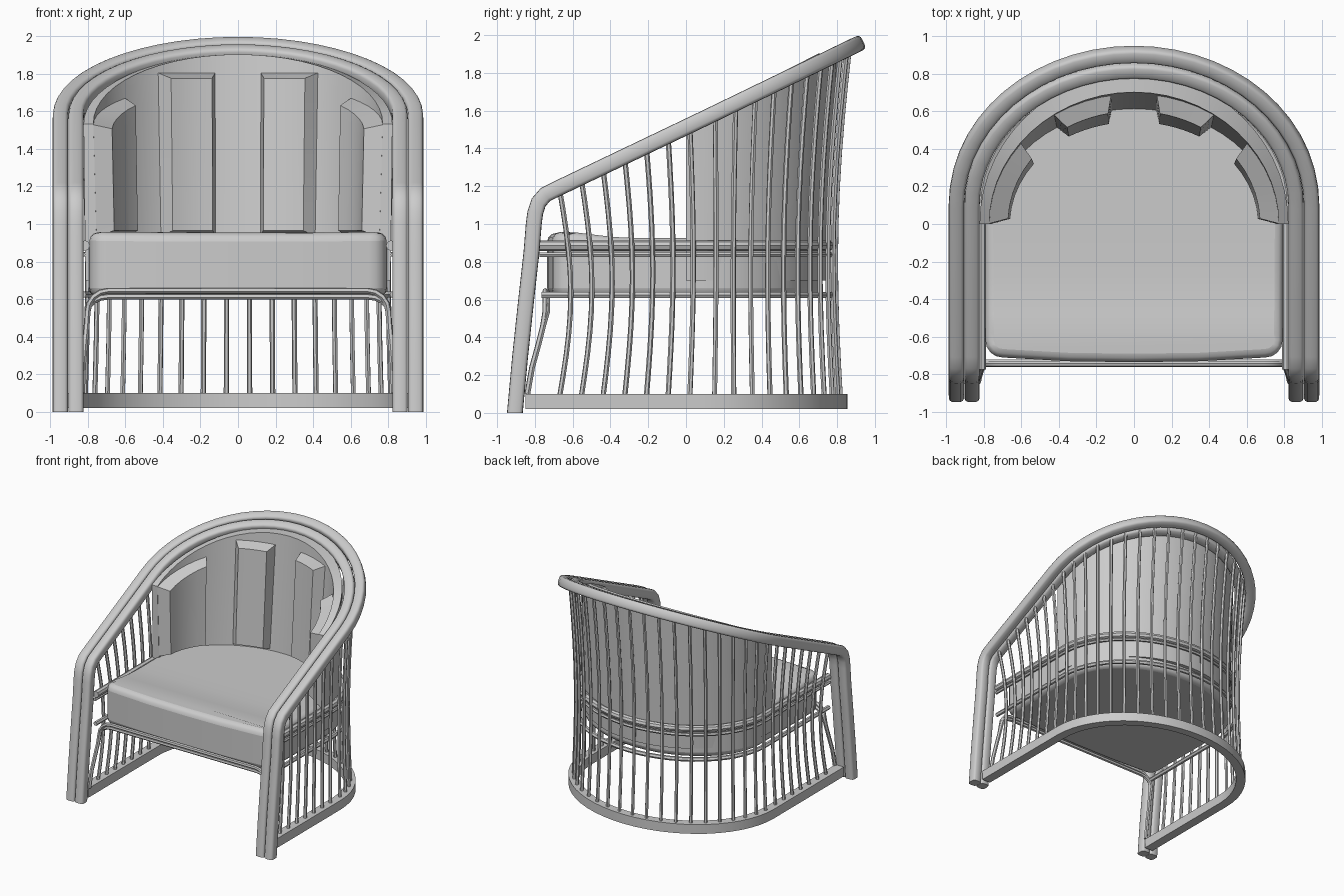
import bpy, bmesh
from math import sin, cos, pi, exp, copysign
from mathutils import Vector

cube = bpy.data.objects.get("Cube")
if cube:
    bpy.data.objects.remove(cube)

grey = bpy.data.materials.new("plain grey")
grey.use_nodes = True
GREY = (0.6, 0.6, 0.6, 1)
grey.diffuse_color = GREY
grey.node_tree.nodes["Principled BSDF"].inputs["Base Color"].default_value = GREY
YC = 0.1  # where the straight sides turn into the round back


def finish(name, mesh, angle=0.7):
    obj = bpy.data.objects.new(name, mesh)
    bpy.context.collection.objects.link(obj)
    mesh.materials.clear()
    mesh.materials.append(grey)
    for o in bpy.context.selected_objects:
        o.select_set(False)
    bpy.context.view_layer.objects.active = obj
    obj.select_set(True)
    bpy.ops.object.shade_smooth_by_angle(angle=angle)
    return obj


def finish_bmesh(name, bm, angle=0.7):
    bmesh.ops.recalc_face_normals(bm, faces=bm.faces)
    mesh = bpy.data.meshes.new(name)
    bm.to_mesh(mesh)
    bm.free()
    return finish(name, mesh, angle)


def bridge(bm, p, q):
    for i in range(len(p)):
        j = (i + 1) % len(p)
        bm.faces.new((p[i], p[j], q[j], q[i]))


def tubes(name, paths, radius, sides=1):
    """Round canes along one or more paths, as a single mesh."""
    curve = bpy.data.curves.new(name, "CURVE")
    curve.dimensions = "3D"
    curve.bevel_depth = radius
    curve.bevel_resolution = sides
    curve.use_fill_caps = True
    for path in paths:
        spline = curve.splines.new("POLY")
        spline.points.add(len(path) - 1)
        for point, co in zip(spline.points, path):
            point.co = (*co, 1)
    temp = bpy.data.objects.new(name + "_temp", curve)
    bpy.context.collection.objects.link(temp)
    graph = bpy.context.evaluated_depsgraph_get()
    mesh = bpy.data.meshes.new_from_object(temp.evaluated_get(graph))
    bpy.data.objects.remove(temp)
    return finish(name, mesh)


def back_arc(a, yb, steps=28):
    """Half ellipse from the +x side round the back to the -x side."""
    return [(a * cos(pi * i / steps), YC + (yb - YC) * sin(pi * i / steps))
            for i in range(steps + 1)]


def u_path(a, yb, y_front, z):
    pts = [(a, y_front)] + back_arc(a, yb) + [(-a, y_front)]
    return [(x, y, z) for x, y in pts]


def mirrored(half):
    return half + [(-x, y, z) for x, y, z in reversed(half)]


def rail_z(y):
    return 1.512 + 0.484 * y


def rail(name, path, leg_count, half_w, half_h):
    """Rounded square bar whose sides stay in the sloping plane of the rim."""
    slope = Vector((0, -.484, 1)).normalized()
    pts = [Vector(p) for p in path]
    last = len(pts) - 1
    bm = bmesh.new()
    rings = []
    for i, p in enumerate(pts):
        along = (pts[min(i + 1, last)] - pts[max(i - 1, 0)]).normalized()
        if i < leg_count or i > last - leg_count:
            across = Vector((copysign(1, p.x), 0, 0))
        else:
            across = along.cross(slope).normalized()
        up = across.cross(along).normalized()
        ring = []
        for k in range(16):
            c, s = cos(pi * k / 8), sin(pi * k / 8)
            offset = (across * copysign(abs(c) ** .55, c) * half_w
                      + up * copysign(abs(s) ** .55, s) * half_h)
            if up.z < 0 and i > last - leg_count:
                offset = offset - 2 * up * up.dot(offset)
            co = p + offset
            if i in (0, last):
                co.z = 0
            ring.append(bm.verts.new(co))
        rings.append(ring)
    for p, q in zip(rings, rings[1:]):
        bridge(bm, p, q)
    bm.faces.new(rings[0])
    bm.faces.new(rings[-1])
    return finish_bmesh(name, bm, .6)


# Legs, arms and back rim: two bars side by side
leg = [(-.906, 0), (-.878, .3), (-.846, .6), (-.818, .85), (-.806, 1.0),
       (-.798, 1.06), (-.78, 1.115), (-.745, 1.155), (-.69, 1.183)]
for label, a, yb in (("outer", .945, .902), ("inner", .862, .82)):
    side = [(a, y, z) for y, z in leg]
    arc = [(x, y, rail_z(y)) for x, y in back_arc(a, yb)]
    path = side + arc + [(-x, y, z) for x, y, z in reversed(side)]
    rail(label + "_arm_rail", path, len(leg), .041, .042)

# Flat base band
bm = bmesh.new()
loops = [[bm.verts.new(p) for p in u_path(a, yb, -.85, z)]
         for a, yb, z in ((.91, .855, .02), (.91, .855, .1), (.83, .785, .1), (.83, .785, .02))]
sections = list(zip(*loops))
for p, q in zip(sections, sections[1:]):
    bridge(bm, p, q)
bm.faces.new(sections[0])
bm.faces.new(sections[-1])
finish_bmesh("base_band", bm)


# Spindles: gently bowed canes from base to rim
def spindle(place):
    top_y = place(.888, .868)[1]
    forward = max(0, min(1, (.3 - top_y) / .9))
    path = []
    for k in range(11):
        f = k / 10
        bulge = sin(pi * f)
        x, y = place(.868 + .02 * f * f - .018 * bulge, .82 + .048 * f * f - .035 * bulge)
        path.append((x, y + .06 * forward * bulge, .08 + (rail_z(top_y) - .08) * f))
    return path


spindles = [spindle(lambda a, yb: (sx * a, -.67 + .115 * i))
            for sx in (1, -1) for i in range(7)]
for i in range(22):
    ang = pi * (i + .5) / 22
    spindles.append(spindle(lambda a, yb: (a * cos(ang), YC + (yb - YC) * sin(ang))))
tubes("spindles", spindles, .014)

# Seat rails running round inside the spindles
tubes("upper_seat_rail", [u_path(.815, .77, -.775, .885)], .028, 2)
tubes("thin_seat_rail", [u_path(.825, .78, -.775, .838)], .014)
tubes("lower_seat_rail", [u_path(.825, .78, -.765, .625)], .018)

# Front bar: paired canes that bend down into the legs
bars = []
for drop in (0, .032):
    half = [(.83, -.84, .1), (.825, -.815, .24), (.815, -.782, .36), (.805, -.757, .46)]
    half += [(.69 + .11 * cos(t * pi / 8), -.745 + drop * .3,
              .535 + (.11 - drop) * sin(t * pi / 8)) for t in range(5)]
    bars.append(mirrored(half))
tubes("front_bar", bars, .016)

# Seat cushion: raised softly along the front
outline = back_arc(.795, .72, 24)
corner = [(-.70 - .09 * sin(t * pi / 8), -.62 - .09 * cos(t * pi / 8)) for t in (4, 3, 2, 1, 0)]
outline += corner + [(-.35, -.73), (0, -.735), (.35, -.73)]
outline += [(-x, y) for x, y in reversed(corner)]
bm = bmesh.new()
low = [bm.verts.new((x, y, .615)) for x, y in outline]
high = [bm.verts.new((x, y, .925)) for x, y in outline]
bm.faces.new(low)
bm.faces.new(high)
bridge(bm, low, high)
for i in range(9):
    bmesh.ops.bisect_plane(bm, geom=bm.verts[:] + bm.edges[:] + bm.faces[:],
                           plane_co=(0, -.58 + .1 * i, 0), plane_no=(0, 1, 0))
for v in bm.verts:
    if v.co.z > .8:
        v.co.z += .033 * exp(-((v.co.y + .64) / .2) ** 2)
seat = finish_bmesh("seat_cushion", bm, 1.0)
bevel = seat.modifiers.new("soft_edge", "BEVEL")
bevel.width = .045
bevel.segments = 3
bevel.angle_limit = 1.0


# Curved padding: a slab that follows the round of the back
def padding(name, ang0, ang1, outer, inner, z0, top, inset, steps):
    """outer/inner give (half width, back y) at a height; inset chamfers the inner face."""
    bm = bmesh.new()

    def grid(surface, shrink):
        rows = []
        for i in range(steps + 1):
            ang = ang0 + shrink + (ang1 - ang0 - 2 * shrink) * i / steps
            bottom = z0 + shrink * .7
            ceiling = top(outer(1.0)[1] * sin(ang)) - shrink * .7
            row = []
            for k in range(7):
                z = bottom + (ceiling - bottom) * k / 6
                a, yb = surface(z)
                row.append(bm.verts.new((a * cos(ang), yb * sin(ang), z)))
            rows.append(row)
        for p, q in zip(rows, rows[1:]):
            for k in range(6):
                bm.faces.new((p[k], p[k + 1], q[k + 1], q[k]))
        return rows[0] + [r[-1] for r in rows[1:]] + rows[-1][-2::-1] + [r[0] for r in rows[-2:0:-1]]

    bridge(bm, grid(outer, 0), grid(inner, inset))
    return finish_bmesh(name, bm, .5)


def shell(a, yb, lean):
    return lambda z: (a + lean * .3 * (z - 1), yb + lean * (z - 1))


padding("back_pad", 0, pi, shell(.815, .765, .04), shell(.755, .62, .09),
        .7, lambda y: rail_z(y) + .02, 0, 28)

# Four bolster cushions standing against the back pad
for label, start, stop, top, front_a in (
        ("side", 0, .68, lambda y: 1.53 + .36 * y, .66),
        ("back", .98, 1.42, lambda y: 1.81, .675)):
    for side_name, a0, a1 in (("left", start, stop), ("right", pi - stop, pi - start)):
        padding(f"{side_name}_{label}_bolster", a0, a1, shell(.765, .64, .09),
                shell(front_a, .545, .07), .93, top, .05, 5)
